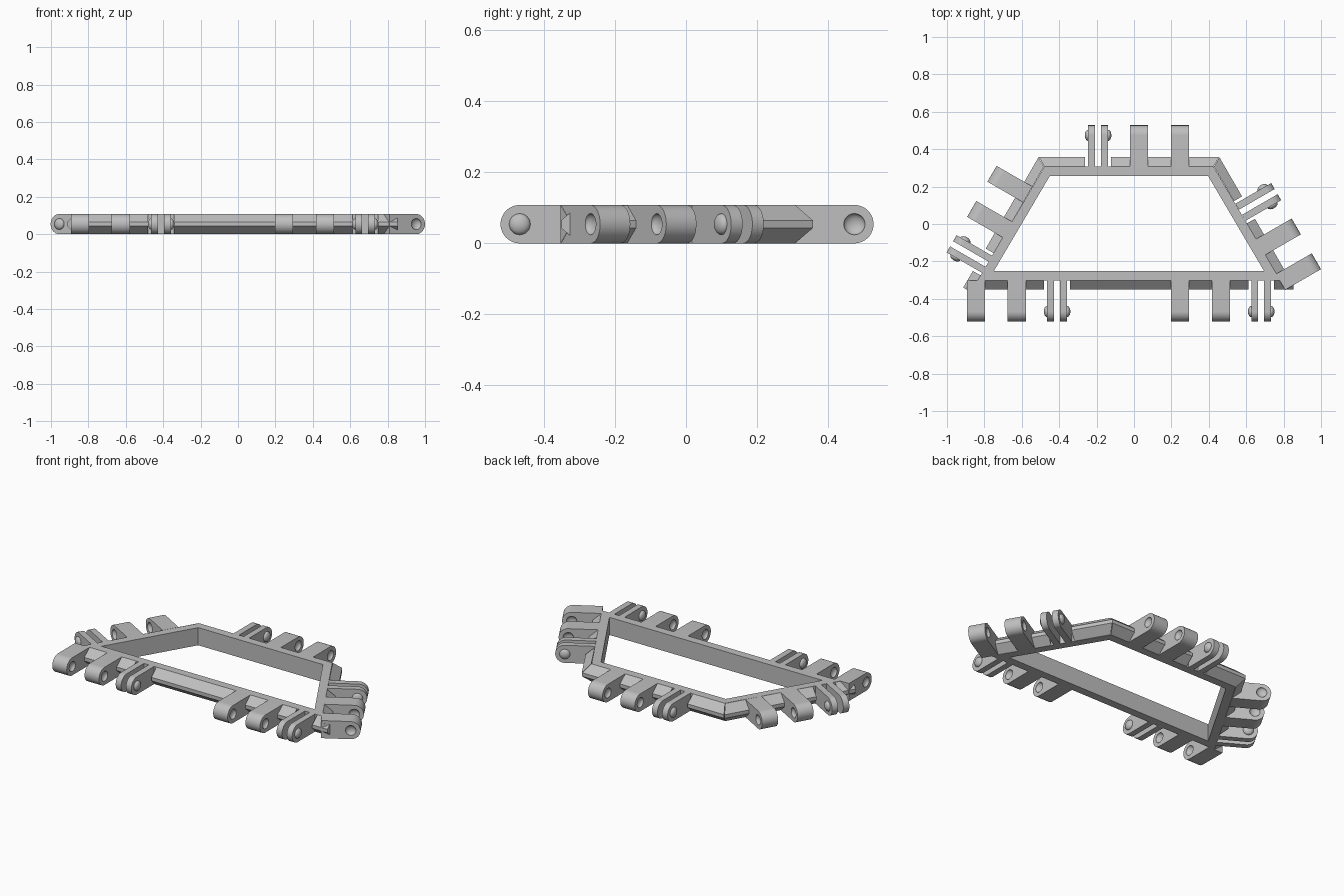
import bpy, bmesh, math
from mathutils import Matrix, Vector

if "Cube" in bpy.data.objects:
    bpy.data.objects.remove(bpy.data.objects["Cube"])

H = 0.108            # frame height
R = H / 2            # knuckle end radius
RIM = 0.05           # width of the flat frame band
TIP = 0.271          # reach of the knuckles from the inner edge
PIN = 0.03           # pin and socket radius
TOP, BASE, DEPTH = 0.423, 0.722, 0.254   # half sizes of the opening
CENTER = Vector((-0.027, 0.003, 0))

grey = bpy.data.materials.new("plain grey")
grey.use_nodes = True
grey.diffuse_color = (0.52, 0.52, 0.52, 1)
grey.node_tree.nodes["Principled BSDF"].inputs["Base Color"].default_value = (0.52, 0.52, 0.52, 1)


def add_object(name, mesh, matrix=Matrix()):
    ob = bpy.data.objects.new(name, mesh)
    bpy.context.collection.objects.link(ob)
    ob.matrix_world = matrix
    if not mesh.materials:
        mesh.materials.append(grey)
    return ob


def finish(bm, name):
    bmesh.ops.recalc_face_normals(bm, faces=bm.faces)
    mesh = bpy.data.meshes.new(name)
    bm.to_mesh(mesh)
    bm.free()
    return mesh


def loft(bm, first, second):
    """Closed prism between two matching outlines."""
    a = [bm.verts.new(p) for p in first]
    b = [bm.verts.new(p) for p in second]
    bm.faces.new(a)
    bm.faces.new(b[::-1])
    for i in range(len(a)):
        j = (i + 1) % len(a)
        bm.faces.new((a[i], b[i], b[j], a[j]))


def tab(bm, x0, x1):
    """Plate with a round outer end, spanning x0 to x1."""
    outline = [(RIM, 0)]
    for i in range(25):
        a = -math.pi / 2 + math.pi * i / 24
        outline.append((TIP - R + R * math.cos(a), R + R * math.sin(a)))
    outline.append((RIM, H))
    loft(bm, [(x0, y, z) for y, z in outline], [(x1, y, z) for y, z in outline])


def domes(bm, x):
    """Shallow round buttons at both sides."""
    for side in (-x, x):
        m = Matrix.Translation((side, TIP - R, R)) @ Matrix.Diagonal((0.6, 1, 1, 1))
        m = m @ Matrix.Rotation(math.pi / 2, 4, 'Y')
        bmesh.ops.create_uvsphere(bm, u_segments=24, v_segments=12, radius=PIN, matrix=m)


def smooth(ob):
    bpy.ops.object.select_all(action='DESELECT')
    ob.select_set(True)
    bpy.context.view_layer.objects.active = ob
    bpy.ops.object.shade_smooth_by_angle(angle=math.radians(35))


# Wide knuckle with a round socket in each side
bm = bmesh.new()
tab(bm, -0.049, 0.049)
blank = add_object("knuckle_blank", finish(bm, "knuckle_blank"))
bm = bmesh.new()
domes(bm, 0.049)
cutter = add_object("socket_cutter", finish(bm, "socket_cutter"))
cutter.hide_render = True
mod = blank.modifiers.new("sockets", 'BOOLEAN')
mod.operation = 'DIFFERENCE'
mod.solver = 'EXACT'
mod.object = cutter
bpy.context.view_layer.update()
knuckle = bpy.data.meshes.new_from_object(
    blank.evaluated_get(bpy.context.evaluated_depsgraph_get()))
knuckle.name = "knuckle"
for helper in (blank, cutter):
    bpy.data.objects.remove(helper)

# Split clip: two thin plates with a button on each outer face
bm = bmesh.new()
tab(bm, -0.053, -0.016)
tab(bm, 0.016, 0.053)
domes(bm, 0.053)
clip = finish(bm, "clip")

# Flat trapezoid frame band
t30, t60 = math.tan(math.pi / 6), math.tan(math.pi / 3)


def outline(off):
    top, base, d = TOP + off * t30, BASE + off * t60, DEPTH + off
    return [(top, d), (-top, d), (-base, -d), (base, -d)]


bm = bmesh.new()
rings = [[bm.verts.new((x, y, z)) for x, y in outline(off)]
         for off, z in ((0, 0), (RIM, 0), (RIM, H), (0, H))]
for k in range(4):
    r, s = rings[k], rings[(k + 1) % 4]
    for i in range(4):
        j = (i + 1) % 4
        bm.faces.new((r[i], r[j], s[j], s[i]))
add_object("frame", finish(bm, "frame"), Matrix.Translation(CENTER))

# Sides: angle, middle, strip ends with mitre slope, knuckles, clips
mid = (TOP + BASE) / 2
half = DEPTH / math.cos(math.pi / 6)
SIDES = {
    "back": (0, (0, DEPTH), (-TOP, t30), (TOP, t30), [0.054, 0.273], [-0.165]),
    "left": (-60, (mid, 0), (-half, t30), (0.44, 0), [0.175, 0.39], [-0.04]),
    "right": (60, (-mid, 0), (-0.454, 0), (half, t30), [-0.067, 0.15], [-0.282]),
    "front": (180, (0, -DEPTH), (-0.879, 0), (0.862, 0),
              [0.818, 0.599, -0.273, -0.492], [0.384, -0.707]),
}
SECTION = [(RIM, 0), (0.1, 0.043), (0.1, 0.065), (RIM, H)]
NOTCH = 0.069

for side, (angle, pos, lo, hi, knuckles, clips) in SIDES.items():
    place = Matrix.Translation(CENTER + Vector((*pos, 0)))
    place = place @ Matrix.Rotation(math.radians(angle), 4, 'Z')

    # Bevelled outer strip, interrupted around each clip
    ends = [lo]
    for c in sorted(clips):
        ends += [(c - NOTCH, 0), (c + NOTCH, 0)]
    ends.append(hi)
    bm = bmesh.new()
    for (a, ka), (b, kb) in zip(ends[::2], ends[1::2]):
        loft(bm, [(a - ka * y, y, z) for y, z in SECTION],
             [(b + kb * y, y, z) for y, z in SECTION])
    add_object(side + "_bevel_strip", finish(bm, side + "_bevel_strip"), place)

    # Hinge parts along the side
    for part, mesh, spots in (("knuckle", knuckle, knuckles), ("clip", clip, clips)):
        for i, x in enumerate(spots):
            add_object(f"{side}_{part}_{i + 1}", mesh, place @ Matrix.Translation((x, 0, 0)))

bpy.context.view_layer.update()
smooth(bpy.data.objects["back_knuckle_1"])
smooth(bpy.data.objects["back_clip_1"])
bpy.ops.object.select_all(action='DESELECT')
